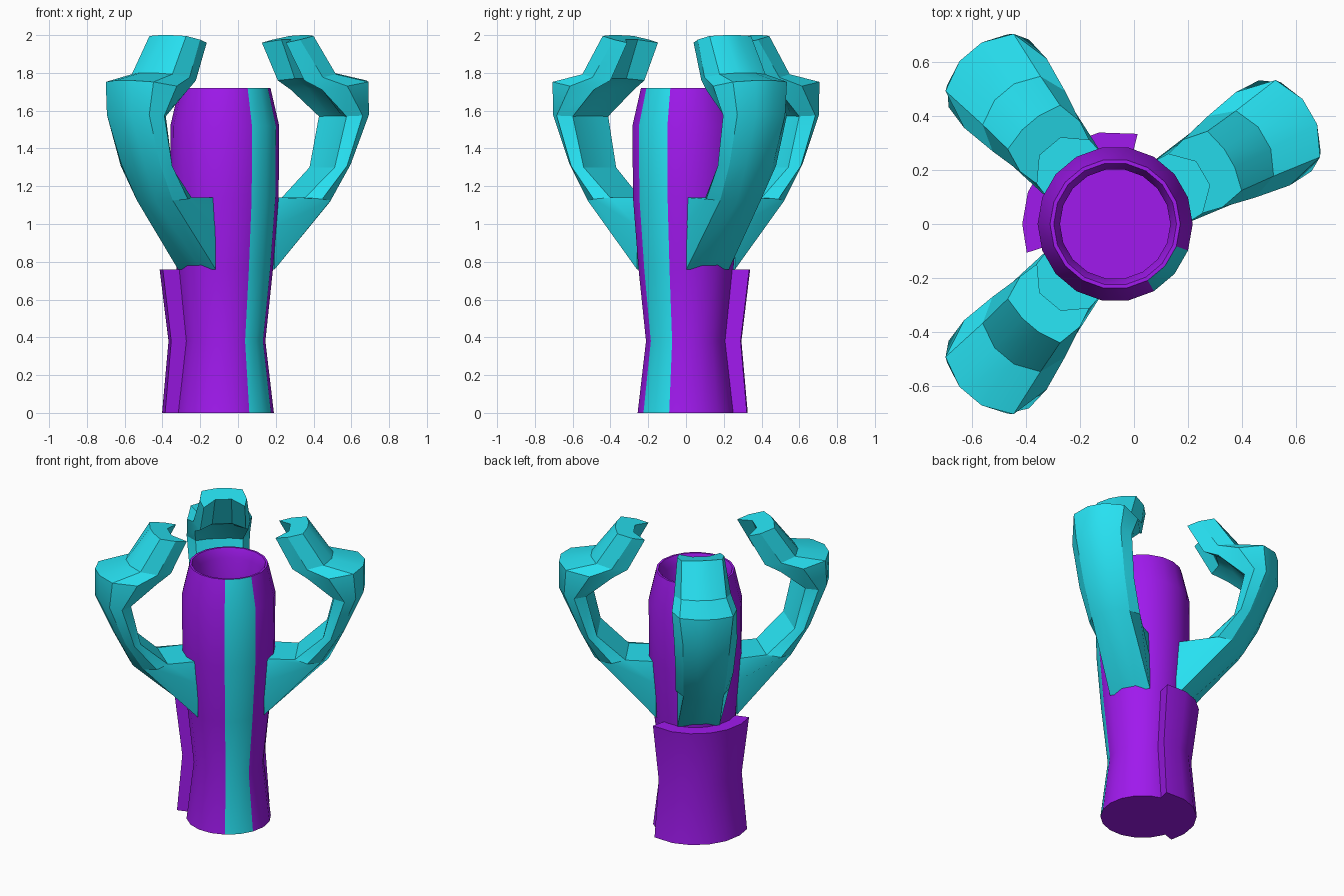
import bpy, bmesh
from math import cos, sin, radians
from mathutils import Vector

if "Cube" in bpy.data.objects:
    bpy.data.objects.remove(bpy.data.objects["Cube"])

CX = -0.07   # tube axis


def material(name, rgb):
    m = bpy.data.materials.new(name)
    m.diffuse_color = (*rgb, 1)
    m.use_nodes = True
    m.node_tree.nodes["Principled BSDF"].inputs["Base Color"].default_value = m.diffuse_color
    return m


purple = material("purple", (0.35, 0.01, 0.85))
teal = material("teal", (0.02, 0.75, 0.88))


def polar(r, deg, z):
    a = radians(deg)
    return Vector((CX + r * cos(a), r * sin(a), z))


def finish(name, bm, mats):
    bmesh.ops.recalc_face_normals(bm, faces=bm.faces)
    me = bpy.data.meshes.new(name)
    bm.to_mesh(me)
    bm.free()
    ob = bpy.data.objects.new(name, me)
    bpy.context.collection.objects.link(ob)
    for m in mats:
        me.materials.append(m)
    bpy.ops.object.select_all(action='DESELECT')
    ob.select_set(True)
    bpy.context.view_layer.objects.active = ob
    bpy.ops.object.shade_smooth_by_angle(angle=radians(28))
    return ob


def loft(bm, rings, paint=None):
    """Bridge closed rings of points and cap both ends."""
    vs = [[bm.verts.new(p) for p in ring] for ring in rings]
    n = len(vs[0])
    for j, (a, b) in enumerate(zip(vs, vs[1:])):
        for i in range(n):
            k = (i + 1) % n
            f = bm.faces.new((a[i], a[k], b[k], b[i]))
            if paint and paint(i, j):
                f.material_index = 1
    bm.faces.new(vs[0])
    bm.faces.new(vs[-1])


# Hollow waisted tube, 18 sides, with a teal stripe two faces wide
profile = [(.26, 0), (.215, .38), (.255, .76), (.285, 1.14), (.288, 1.52),
           (.242, 1.72), (.228, 1.72), (.205, 1.66), (.205, 1.35)]
bm = bmesh.new()
loft(bm, [[polar(r, 20 * i, z) for i in range(18)] for r, z in profile],
     paint=lambda i, j: i in (15, 16) and j < 5)
finish("tube_body", bm, [purple, teal])

# Raised grip panel wrapped round the back left of the lower tube
angles = [76, 100, 120, 140, 160, 180, 198]
bm = bmesh.new()
loft(bm, [[polar(r, a, z) for a in angles] +
          [polar(r - .12, a, z) for a in reversed(angles)]
          for r, z in [(.332, 0), (.298, .38), (.345, .76)]])
finish("grip_panel", bm, [purple])

# Hooked prongs: outer (u, z), inner (u, z), half width, rounding, inner hollow
sections = [
    ((.23, .76), (.23, 1.14), .13, 0, 0),
    ((.62, 1.12), (.42, 1.14), .165, 1, 0),
    ((.72, 1.32), (.595, 1.30), .178, 1, 0),
    ((.835, 1.58), (.66, 1.57), .195, 1, .1),
    ((.835, 1.76), (.50, 1.71), .20, .7, .15),
    ((.64, 1.80), (.405, 1.76), .175, .8, .25),
    ((.49, 2.0), (.30, 1.96), .145, .5, .4),
]


def prong_ring(sec, deg):
    o, n, w, k, c = Vector(sec[0]), Vector(sec[1]), *sec[2:]
    half = [(0, .27), (.22 * k, 1 - .25 * k), (.6, 1), (1, 1 - .25 * k), (1 - c, .35)]
    pts = half + [(t, -v) for t, v in reversed(half)]
    a = radians(deg)
    ring = []
    for t, v in pts:
        u, z = o.lerp(n, t)
        ring.append(polar(u, deg, z) + Vector((-sin(a), cos(a), 0)) * v * w)
    return ring


for name, deg in (("prong_right", 30), ("prong_back", 130), ("prong_front", 230)):
    bm = bmesh.new()
    loft(bm, [prong_ring(s, deg) for s in sections])
    finish(name, bm, [teal])
